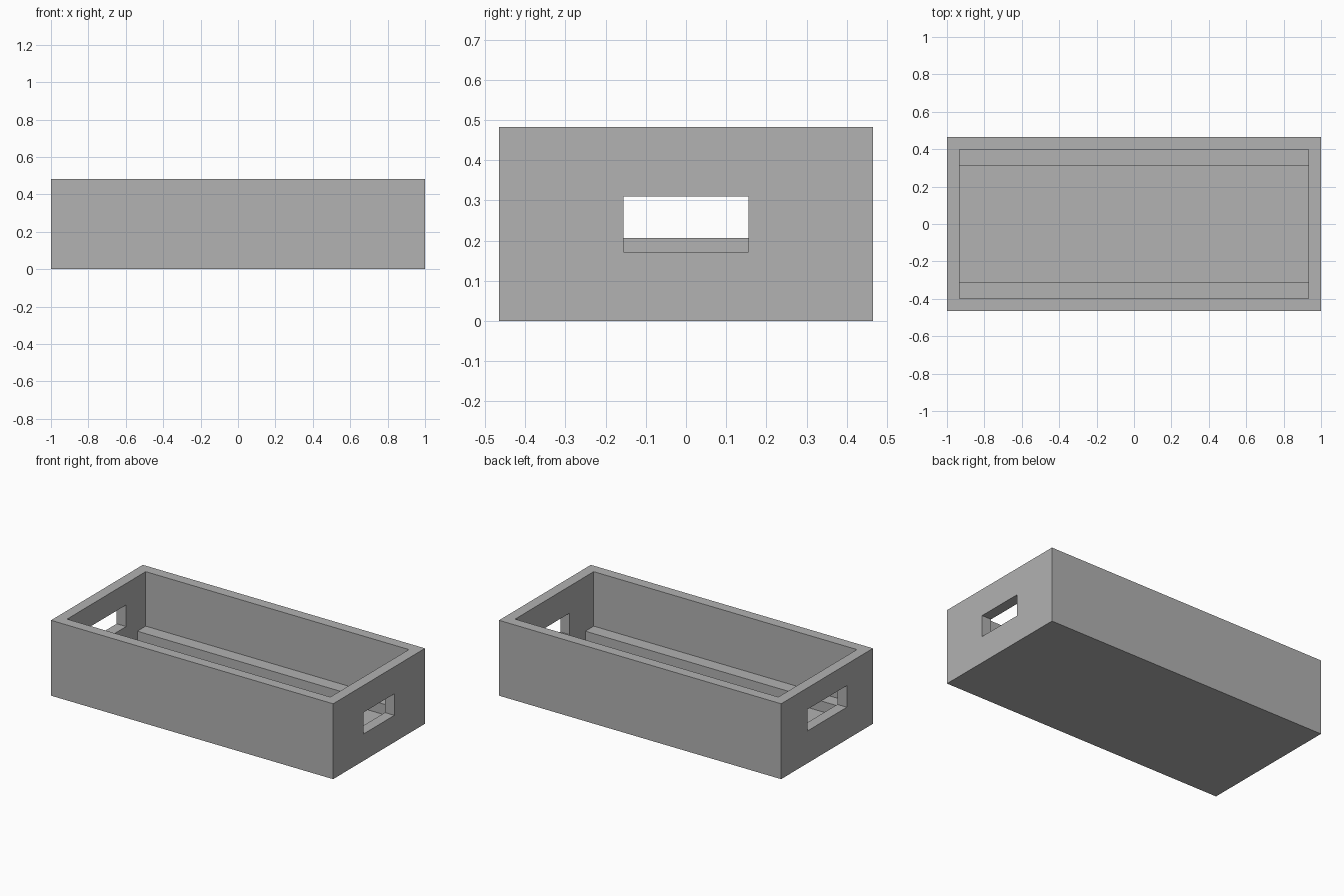
import bpy

if "Cube" in bpy.data.objects:
    bpy.data.objects.remove(bpy.data.objects["Cube"], do_unlink=True)

HALF_X, HALF_Y, HEIGHT = 1.0, 0.465, 0.483
WALL = 0.067
IN_X, IN_Y = HALF_X - WALL, HALF_Y - WALL

grey = bpy.data.materials.new("plain grey")
grey.use_nodes = True
grey.diffuse_color = (0.445, 0.445, 0.445, 1)
grey.node_tree.nodes["Principled BSDF"].inputs["Base Color"].default_value = grey.diffuse_color


def box(name, low, high):
    """Axis-aligned box between two corners."""
    centre = [(a + b) / 2 for a, b in zip(low, high)]
    bpy.ops.mesh.primitive_cube_add(size=1, location=centre)
    obj = bpy.context.object
    obj.name = name
    obj.scale = [b - a for a, b in zip(low, high)]
    bpy.ops.object.transform_apply(location=True, rotation=False, scale=True)
    obj.data.materials.append(grey)
    return obj


def cut(target, cutter):
    """Subtract the cutter from the target, then discard it."""
    cutter.hide_render = True
    mod = target.modifiers.new("cut", "BOOLEAN")
    mod.operation = "DIFFERENCE"
    mod.solver = "EXACT"
    mod.object = cutter
    bpy.context.view_layer.objects.active = target
    bpy.ops.object.modifier_apply(modifier=mod.name)
    bpy.data.objects.remove(cutter, do_unlink=True)


# Open tray body
tray = box("tray_body", (-HALF_X, -HALF_Y, 0), (HALF_X, HALF_Y, HEIGHT))
cut(tray, box("cavity_cutter", (-IN_X, -IN_Y, WALL), (IN_X, IN_Y, HEIGHT + 0.2)))

# Hand holes: a narrow low one at +x, a wide higher one at -x
for side, half_width, bottom in ((1, 0.155, 0.172), (-1, 0.2, 0.207)):
    x0, x1 = sorted((side * (IN_X - 0.1), side * (HALF_X + 0.1)))
    cut(tray, box("hole_cutter", (x0, -half_width, bottom),
                  (x1, half_width, bottom + 0.138)))

# Low ledges along the inside of both long walls
for name, side in (("back_ledge", 1), ("front_ledge", -1)):
    y0, y1 = sorted((side * 0.313, side * IN_Y))
    box(name, (-IN_X, y0, WALL), (IN_X, y1, 2 * WALL))
